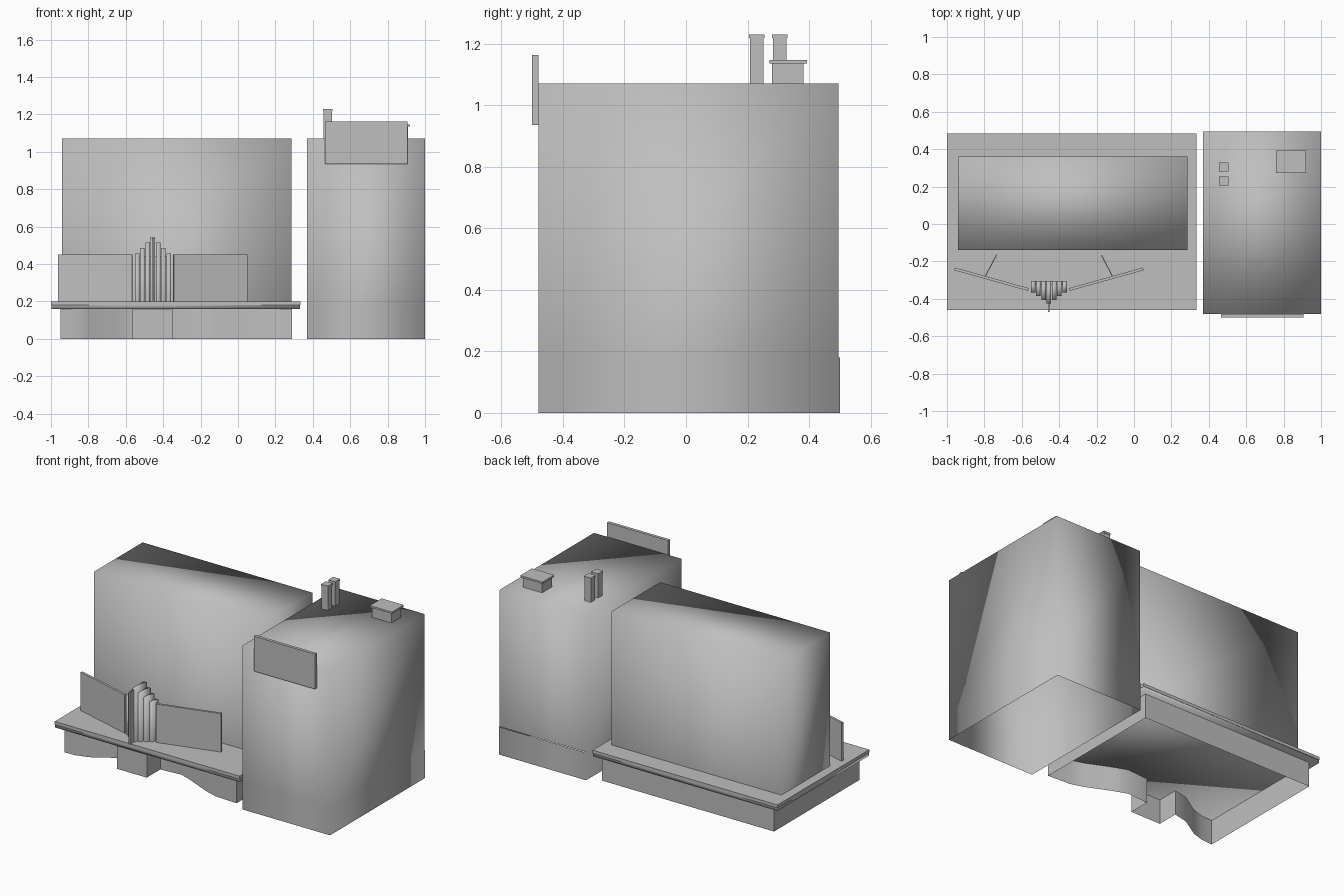
import bpy, bmesh
from mathutils import Vector

cube = bpy.data.objects.get("Cube")
if cube:
    bpy.data.objects.remove(cube)

grey = bpy.data.materials.new("plain grey")
grey.use_nodes = True
colour = (0.52, 0.52, 0.52, 1)
grey.diffuse_color = colour
grey.node_tree.nodes["Principled BSDF"].inputs["Base Color"].default_value = colour


def prism(name, outline, z0, z1, smooth=False, top=True, bottom=True):
    """Extrude a plan outline, with either end left open if wanted."""
    bm = bmesh.new()
    low = [bm.verts.new((x, y, z0)) for x, y in outline]
    high = [bm.verts.new((x, y, z1)) for x, y in outline]
    n = len(outline)
    for i in range(n):
        j = (i + 1) % n
        bm.faces.new((low[i], low[j], high[j], high[i]))
    if top:
        bm.faces.new(high)
    if bottom:
        bm.faces.new(low[::-1])
    for face in bm.faces:
        face.smooth = smooth
    mesh = bpy.data.meshes.new(name)
    bm.to_mesh(mesh)
    bm.free()
    mesh.materials.append(grey)
    obj = bpy.data.objects.new(name, mesh)
    bpy.context.collection.objects.link(obj)
    return obj


def box(name, x0, x1, y0, y1, z0, z1, **options):
    return prism(name, [(x0, y0), (x1, y0), (x1, y1), (x0, y1)], z0, z1, **options)


def wall(name, start, end, thickness, z0, z1):
    a, b = Vector(start), Vector(end)
    along = (b - a).normalized() * thickness / 2
    side = Vector((along.y, -along.x))
    outline = [a + side, b + side, b - side, a - side]
    return prism(name, outline, z0, z1)


# Theatre: foundation skirt with curved entrance recesses around a booth
middle = -0.455
foundation = [(-0.95, 0.45), (-0.95, -0.43), (-0.87, -0.425), (-0.79, -0.4),
              (-0.66, -0.32), (-0.565, -0.3), (-0.565, -0.44), (-0.35, -0.44),
              (-0.35, -0.3), (-0.2, -0.29), (-0.12, -0.32), (0.05, -0.395),
              (0.13, -0.42), (0.29, -0.43), (0.29, 0.45)]
skirt = prism("foundation_skirt", foundation, 0, 0.16, top=False, bottom=False)
bpy.context.view_layer.objects.active = skirt
skirt.select_set(True)
bpy.ops.object.shade_smooth_by_angle(angle=0.7)

# Theatre: canopy slab in two layers, and the hall above it
box("canopy_lower", -0.998, 0.332, -0.458, 0.483, 0.16, 0.18, smooth=True, top=False)
box("canopy_upper", -1, 0.334, -0.46, 0.485, 0.18, 0.2)
box("hall", -0.94, 0.285, -0.14, 0.36, 0.2, 1.07, smooth=True, bottom=False)

# Theatre: angled boards with braces behind them
for side, label in ((-1, "right"), (1, "left")):
    wall(label + "_board", (middle + side * 0.11, -0.35),
         (middle + side * 0.505, -0.24), 0.015, 0.2, 0.45)
    wall(label + "_brace", (middle + side * 0.34, -0.28),
         (middle + side * 0.28, -0.165), 0.005, 0.2, 0.22)

# Theatre: stepped fin tower between the boards
for i in range(-3, 4):
    step = abs(i)
    x = middle + i * 0.028
    box("tower_fin", x - 0.012, x + 0.012, -0.425 + 0.02 * step, -0.305,
        0.2, 0.545 - 0.03 * step, smooth=True, bottom=False)
box("tower_back", middle - 0.096, middle + 0.096, -0.325, -0.305, 0.2, 0.44)
box("tower_blade", middle - 0.004, middle + 0.004, -0.47, -0.42, 0.2, 0.54)

# Shop building: open base skirt and tall smooth block, hollow underneath
box("shop_skirt", 0.37, 1, -0.48, 0.5, 0, 0.18, smooth=True, top=False, bottom=False)
box("shop_block", 0.37, 1, -0.48, 0.495, 0.18, 1.07, smooth=True, bottom=False)
box("sign_plate", 0.465, 0.905, -0.5, -0.48, 0.935, 1.163)

# Shop roof: two chimneys and a vent
for y in (0.23, 0.305):
    box("chimney", 0.457, 0.503, y - 0.022, y + 0.022, 1.07, 1.218)
    box("chimney_cap", 0.455, 0.505, y - 0.025, y + 0.025, 1.218, 1.23)
box("roof_vent", 0.77, 0.91, 0.28, 0.382, 1.07, 1.135)
box("vent_cap", 0.76, 0.92, 0.272, 0.393, 1.135, 1.147)
